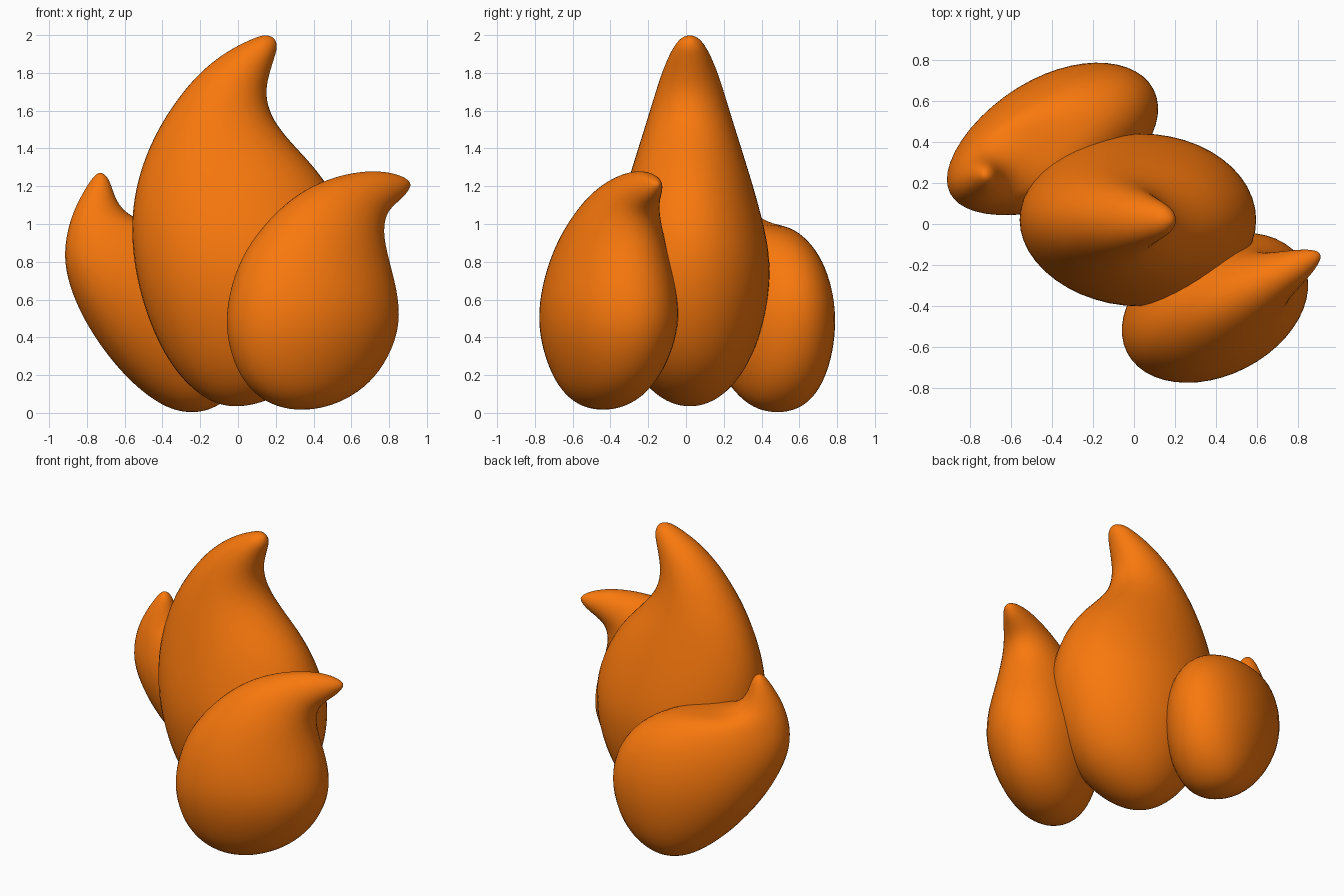
import bpy, bmesh, math
from mathutils import Vector

SEGMENTS = 48
STEPS = 6

orange = bpy.data.materials.new("flame_orange")
orange.diffuse_color = (0.95, 0.19, 0.004, 1)


def spline(a, b, c, d, t):
    # uniform cubic B-spline
    return ((1 - t) ** 3 * a + (3 * t ** 3 - 6 * t * t + 4) * b
            + (-3 * t ** 3 + 3 * t * t + 3 * t + 1) * c + t ** 3 * d) / 6


def extended(keys):
    # mirror the sections through both poles so the ends come out round
    def mirrored(s):
        return Vector((s[2], s[3], s[0], s[1], -s[4]))
    return [mirrored(keys[1])] + keys + [mirrored(keys[-2])]


def flame(name, origin, angle, base, sections, tip):
    """Loft elliptic rings; section = left u, left z, right u, right z, half depth."""
    keys = [Vector((*base, *base, 0))] + [Vector(s) for s in sections] + [Vector((*tip, *tip, 0))]
    e = extended(keys)
    # push the control points out so the smooth curve still meets the sections
    keys = [b - (a - 2 * b + c) / 6.5 for a, b, c in zip(e, e[1:], e[2:])]
    e = extended(keys)
    rows = [spline(*e[i:i + 4], k / STEPS) for i in range(len(keys) - 1) for k in range(STEPS)]
    end = spline(*e[-4:], 1)
    ca, sa = math.cos(angle), math.sin(angle)

    def place(u, v, z):
        return (origin[0] + u * ca - v * sa, origin[1] + u * sa + v * ca, z)

    bm = bmesh.new()
    rings = []
    for lu, lz, ru, rz, depth in rows[1:]:
        ring = []
        for k in range(SEGMENTS):
            a = 2 * math.pi * k / SEGMENTS
            w = (1 + math.cos(a)) / 2
            ring.append(bm.verts.new(place(lu + (ru - lu) * w, depth * math.sin(a), lz + (rz - lz) * w)))
        rings.append(ring)
    low = bm.verts.new(place(rows[0][0], 0, rows[0][1]))
    top = bm.verts.new(place(end[0], 0, end[1]))
    for k in range(SEGMENTS):
        n = (k + 1) % SEGMENTS
        bm.faces.new((low, rings[0][n], rings[0][k]))
        bm.faces.new((top, rings[-1][k], rings[-1][n]))
        for r, s in zip(rings, rings[1:]):
            bm.faces.new((r[k], r[n], s[n], s[k]))
    bmesh.ops.recalc_face_normals(bm, faces=bm.faces)
    for f in bm.faces:
        f.smooth = True
    mesh = bpy.data.meshes.new(name)
    bm.to_mesh(mesh)
    bm.free()
    mesh.materials.append(orange)
    obj = bpy.data.objects.new(name, mesh)
    bpy.context.collection.objects.link(obj)


# tall central flame
flame("centre_flame", (0, 0.02), 0, (-0.02, 0.035), [
    (-0.18, 0.085, 0.17, 0.075, 0.15),
    (-0.34, 0.24, 0.39, 0.22, 0.29),
    (-0.465, 0.48, 0.54, 0.48, 0.39),
    (-0.54, 0.75, 0.60, 0.78, 0.425),
    (-0.56, 1.00, 0.56, 1.02, 0.385),
    (-0.53, 1.22, 0.45, 1.24, 0.325),
    (-0.46, 1.42, 0.30, 1.41, 0.268),
    (-0.36, 1.60, 0.19, 1.55, 0.218),
    (-0.22, 1.78, 0.15, 1.68, 0.17),
    (-0.06, 1.91, 0.165, 1.79, 0.125),
    (0.08, 1.98, 0.195, 1.89, 0.08),
    (0.14, 1.998, 0.205, 1.94, 0.045)], (0.19, 1.985))

# front flame, tip curling right
flame("front_flame", (0.395, -0.41), math.radians(27), (-0.07, 0.017), [
    (-0.26, 0.06, 0.14, 0.055, 0.14),
    (-0.41, 0.20, 0.35, 0.19, 0.25),
    (-0.48, 0.42, 0.475, 0.42, 0.325),
    (-0.465, 0.62, 0.475, 0.62, 0.325),
    (-0.395, 0.82, 0.435, 0.79, 0.285),
    (-0.26, 1.00, 0.405, 0.93, 0.235),
    (-0.07, 1.16, 0.42, 1.03, 0.175),
    (0.15, 1.25, 0.465, 1.09, 0.125),
    (0.36, 1.28, 0.53, 1.14, 0.08),
    (0.51, 1.258, 0.568, 1.185, 0.04)], (0.575, 1.22))

# rear flame, tip rising on the left
flame("rear_flame", (-0.39, 0.41), math.radians(27), (0.17, 0.004), [
    (0.0, 0.045, 0.32, 0.05, 0.15),
    (-0.21, 0.20, 0.46, 0.19, 0.25),
    (-0.40, 0.42, 0.535, 0.40, 0.305),
    (-0.52, 0.63, 0.535, 0.62, 0.31),
    (-0.57, 0.80, 0.42, 0.84, 0.27),
    (-0.565, 0.93, 0.18, 0.98, 0.205),
    (-0.54, 1.03, -0.08, 1.00, 0.15),
    (-0.505, 1.11, -0.24, 1.06, 0.108),
    (-0.455, 1.195, -0.305, 1.15, 0.075),
    (-0.41, 1.255, -0.335, 1.235, 0.04)], (-0.375, 1.27))
